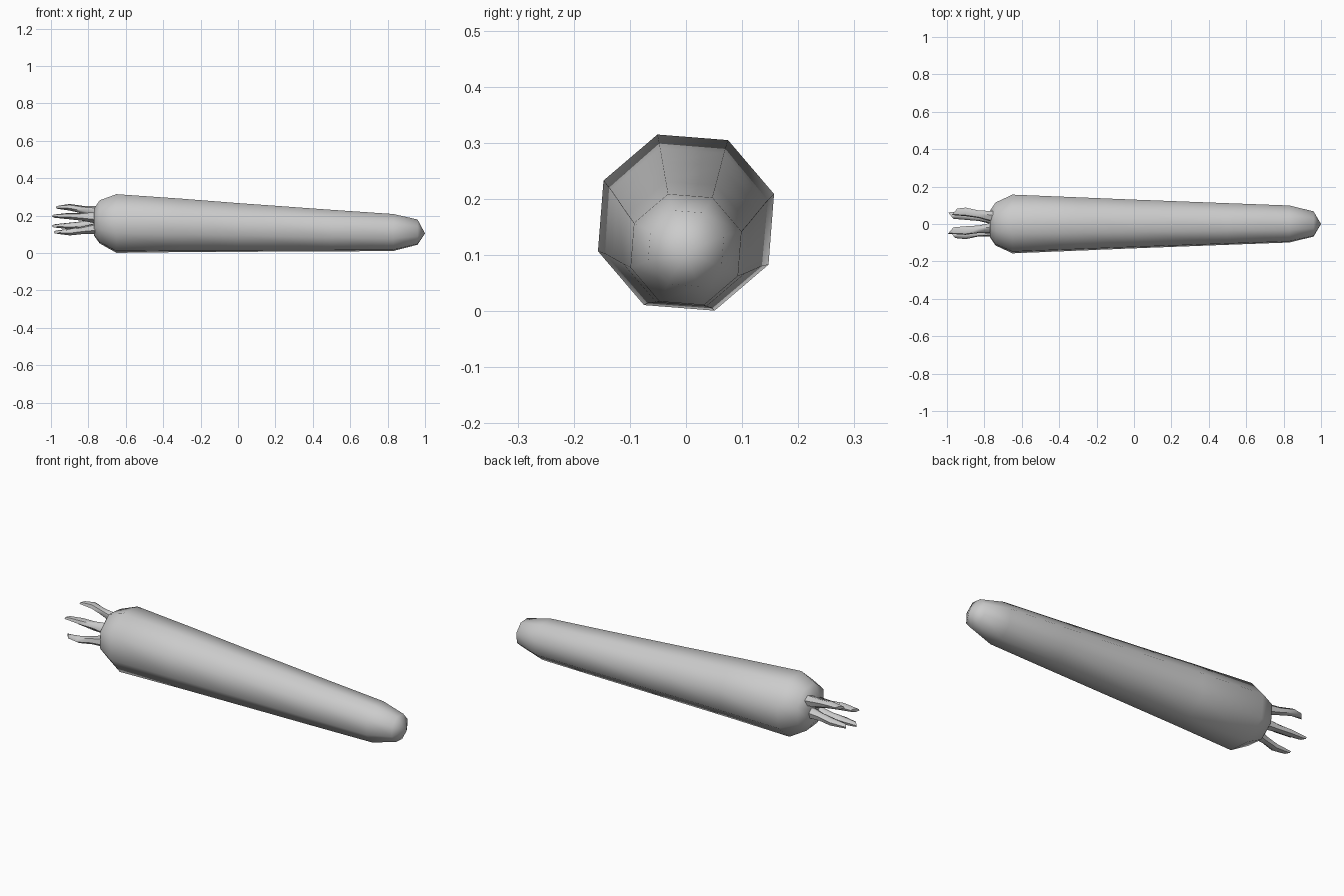
import bpy, bmesh, math
from mathutils import Vector

cube = bpy.data.objects.get("Cube")
if cube:
    bpy.data.objects.remove(cube, do_unlink=True)

grey = bpy.data.materials.new("plain_grey")
grey.use_nodes = True
colour = (0.6, 0.6, 0.6, 1)
grey.diffuse_color = colour
grey.node_tree.nodes["Principled BSDF"].inputs["Base Color"].default_value = colour


def loft(name, rings, sides, phase):
    """Skin rings of (x, y, z, y radius, z radius, slant); zero radius makes a point."""
    bm = bmesh.new()
    loops = []
    for x, y, z, ry, rz, slant in rings:
        if ry == 0:
            loops.append([bm.verts.new((x, y, z))])
            continue
        loop = []
        for i in range(sides):
            a = math.radians(phase) + math.tau * i / sides
            c, s = math.cos(a), math.sin(a)
            loop.append(bm.verts.new(Vector((x + slant * c, y + ry * c, z + rz * s))))
        loops.append(loop)
    for a, b in zip(loops, loops[1:]):
        for i in range(sides):
            j = (i + 1) % sides
            if len(b) == 1:
                bm.faces.new((a[i], a[j], b[0]))
            else:
                bm.faces.new((a[i], a[j], b[j], b[i]))
    for end in (loops[0], loops[-1]):
        if len(end) > 1:
            bm.faces.new(end)
    bmesh.ops.recalc_face_normals(bm, faces=bm.faces)
    mesh = bpy.data.meshes.new(name)
    bm.to_mesh(mesh)
    bm.free()
    mesh.materials.append(grey)
    obj = bpy.data.objects.new(name, mesh)
    bpy.context.collection.objects.link(obj)
    bpy.ops.object.select_all(action="DESELECT")
    obj.select_set(True)
    bpy.context.view_layer.objects.active = obj
    bpy.ops.object.shade_smooth_by_angle(angle=math.radians(60))
    return obj


# Tapered root: eight sides, rounded shoulder and blunt tip
profile = [(-0.77, 0.165, 0.075), (-0.74, 0.167, 0.121), (-0.65, 0.158, 0.165),
           (-0.3, 0.148, 0.150), (0.0, 0.137, 0.137), (0.5, 0.120, 0.117),
           (0.83, 0.110, 0.104), (0.96, 0.112, 0.071), (1.0, 0.105, 0)]
loft("carrot_root", [(x, 0, z, r, r, 0) for x, z, r in profile], 8, 18)

# Four cut leaf stalks, bent outward and flared into slanted blades
stalks = [("upper_back_stalk", 0.065, 0.245, -0.96, 0.015),
          ("lower_back_stalk", 0.045, 0.145, -0.98, -0.015),
          ("upper_front_stalk", -0.035, 0.198, -0.98, 0.015),
          ("lower_front_stalk", -0.058, 0.112, -0.97, -0.015)]
for name, y, z, tip, slant in stalks:
    by, bz = y * 0.6, 0.17 + (z - 0.17) * 0.65
    loft(name, [(-0.75, by, bz, 0.032, 0.032, 0),
                (-0.83, (by + y) / 2, (bz + z) / 2, 0.021, 0.021, 0),
                (-0.90, y, z, 0.024, 0.018, 0),
                (tip, y, z, 0.018, 0.009, slant)], 6, 18)
